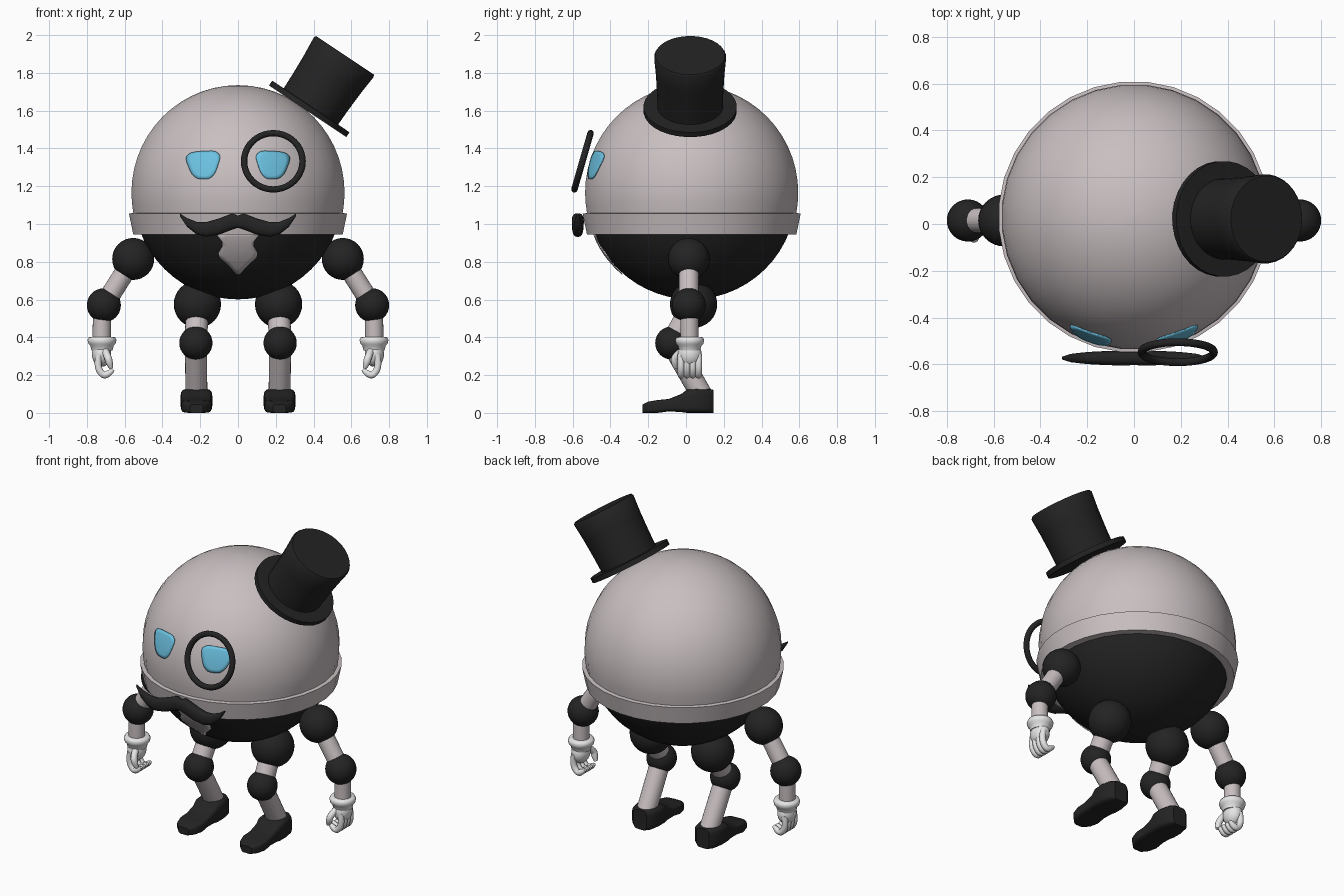
import bpy, bmesh, math
from mathutils import Vector

cube = bpy.data.objects.get("Cube")
if cube:
    bpy.data.objects.remove(cube)


def material(name, color):
    m = bpy.data.materials.new(name)
    m.use_nodes = True
    m.diffuse_color = (*color, 1)
    bsdf = m.node_tree.nodes["Principled BSDF"]
    bsdf.inputs["Base Color"].default_value = (*color, 1)
    bsdf.inputs["Roughness"].default_value = 0.7
    return m


GREY = material("warm grey", (0.58, 0.52, 0.53))
BLACK = material("soft black", (0.017, 0.017, 0.017))
WHITE = material("glove white", (0.78, 0.78, 0.78))
CYAN = material("eye cyan", (0.15, 0.54, 0.76))


def finish(obj, name, mat, angle=40):
    obj.name = name
    obj.data.materials.append(mat)
    bpy.ops.object.select_all(action="DESELECT")
    obj.select_set(True)
    bpy.context.view_layer.objects.active = obj
    bpy.ops.object.shade_smooth_by_angle(angle=math.radians(angle))
    return obj


def from_bmesh(bm, name, mat, angle=40):
    bmesh.ops.recalc_face_normals(bm, faces=bm.faces)
    mesh = bpy.data.meshes.new(name)
    bm.to_mesh(mesh)
    bm.free()
    obj = bpy.data.objects.new(name, mesh)
    bpy.context.collection.objects.link(obj)
    return finish(obj, name, mat, angle)


def loft(name, mat, axis, stations, power=1.0, segs=32, angle=40):
    """Closed skin over stations (position, centre a, centre b, half a, half b)."""
    bm = bmesh.new()
    rings = []
    for pos, ca, cb, ha, hb in stations:
        ring = []
        for i in range(segs):
            t = math.tau * (i + 0.5) / segs
            c, s = math.cos(t), math.sin(t)
            co = [ca + ha * math.copysign(abs(c) ** power, c),
                  cb + hb * math.copysign(abs(s) ** power, s)]
            co.insert("xyz".index(axis), pos)
            ring.append(bm.verts.new(co))
        rings.append(ring)
    for r0, r1 in zip(rings, rings[1:]):
        for i in range(segs):
            j = (i + 1) % segs
            bm.faces.new((r0[i], r0[j], r1[j], r1[i]))
    bm.faces.new(rings[0])
    bm.faces.new(rings[-1])
    return from_bmesh(bm, name, mat, angle)


def lathe(name, mat, profile, **kw):
    return loft(name, mat, "z", [(z, 0, 0, r, r) for r, z in profile], **kw)


def ball(name, mat, center, radius, scale=(1, 1, 1)):
    bpy.ops.mesh.primitive_uv_sphere_add(segments=32, ring_count=16, radius=radius, location=center)
    obj = bpy.context.object
    obj.scale = scale
    return finish(obj, name, mat)


def rod(name, mat, a, b, radius):
    a, b = Vector(a), Vector(b)
    bpy.ops.mesh.primitive_cylinder_add(vertices=24, radius=radius, depth=(b - a).length,
                                        location=(a + b) / 2)
    obj = bpy.context.object
    obj.rotation_euler = (b - a).to_track_quat("Z", "Y").to_euler()
    return finish(obj, name, mat)


def tube(name, mat, points, radius):
    curve = bpy.data.curves.new(name, "CURVE")
    curve.dimensions = "3D"
    curve.bevel_depth = radius
    curve.bevel_resolution = 3
    curve.use_fill_caps = True
    sp = curve.splines.new("NURBS")
    sp.points.add(len(points) - 1)
    for p, co in zip(sp.points, points):
        p.co = (*co, 1)
    sp.points[-1].radius = 0.5
    sp.use_endpoint_u = True
    sp.order_u = 3
    curve.materials.append(mat)
    obj = bpy.data.objects.new(name, curve)
    bpy.context.collection.objects.link(obj)


BODY_Y, BODY_Z = 0.03, 1.165


def decal(name, mat, outline, radius, smooth_steps):
    """Thin plate following the front of the round body."""
    for _ in range(smooth_steps):
        cut = []
        for p, q in zip(outline, outline[1:] + outline[:1]):
            p, q = Vector(p), Vector(q)
            cut += [p.lerp(q, 0.2), p.lerp(q, 0.8)]
        outline = cut
    pts = [Vector(p) for p in outline]
    mid = sum(pts, Vector((0, 0))) / len(pts)

    def place(p):
        return (p.x, BODY_Y - math.sqrt(radius ** 2 - p.x ** 2 - (p.y - BODY_Z) ** 2), p.y)

    bm = bmesh.new()
    hub = bm.verts.new(place(mid))
    rings = [[bm.verts.new(place(mid.lerp(p, k / 4))) for p in pts] for k in range(1, 5)]
    n = len(pts)
    for i in range(n):
        j = (i + 1) % n
        bm.faces.new((hub, rings[0][i], rings[0][j]))
        for r0, r1 in zip(rings, rings[1:]):
            bm.faces.new((r0[i], r1[i], r1[j], r0[j]))
    obj = from_bmesh(bm, name, mat)
    mod = obj.modifiers.new("thickness", "SOLIDIFY")
    mod.thickness = 0.006
    mod.offset = 0


# Round body: dome with a flared rim over a dark lower bowl
dome = [(0.557, 0.945), (0.58, 1.055), (0.557, 1.058), (0.564, 1.11)]
for k in range(15):
    a = k / 14 * math.radians(89.7)
    dome.append((0.567 * math.cos(a), BODY_Z + 0.57 * math.sin(a)))
lathe("upper_shell", GREY, dome, angle=35).location.y = BODY_Y
bowl = []
for k in range(12):
    a = math.radians(-89.7 + k * 6.3)
    bowl.append((0.557 * math.cos(a), 1.158 + 0.557 * math.sin(a)))
lathe("lower_bowl", BLACK, bowl).location.y = BODY_Y

# Face
for s, side in ((1, "left"), (-1, "right")):
    eye = [(0.29, 1.378), (0.08, 1.392), (0.13, 1.238), (0.237, 1.238)]
    decal(side + "_eye", CYAN, [(s * x, z) for x, z in eye], 0.571, 3)
half = [(0.125, 0.96), (0.075, 0.895), (0.112, 0.835), (0.05, 0.78)]
decal("chin_beard", GREY, half + [(0, 0.722)] + [(-x, z) for x, z in reversed(half)], 0.566, 1)

# Moustache: x, bottom, top, half depth
wing = [(0.0, 0.98, 1.045, 0.03), (0.03, 0.97, 1.057, 0.032), (0.1, 0.943, 1.03, 0.031),
        (0.17, 0.932, 1.01, 0.028), (0.22, 0.945, 1.012, 0.024),
        (0.27, 0.985, 1.032, 0.018), (0.308, 1.043, 1.056, 0.006)]
full = [(-x, lo, hi, d) for x, lo, hi, d in reversed(wing[1:])] + wing
loft("moustache", BLACK, "x",
     [(x, -0.573, (lo + hi) / 2, d, (hi - lo) / 2) for x, lo, hi, d in full],
     power=0.8, segs=20, angle=60)

# Monocle
bpy.ops.mesh.primitive_torus_add(major_radius=0.155, minor_radius=0.017, major_segments=40,
                                 minor_segments=12, location=(0.187, -0.548, 1.332),
                                 rotation=(math.radians(74), 0, 0))
finish(bpy.context.object, "monocle", BLACK)

# Tilted top hat
hat = lathe("top_hat", BLACK, [(0.247, 0), (0.247, 0.03), (0.174, 0.031), (0.176, 0.12),
                               (0.182, 0.24), (0.191, 0.345), (0.184, 0.356)])
hat.location = (0.369, 0.022, 1.597)
hat.rotation_euler.y = math.radians(33.7)

# Limbs, one set for each side
for s, side in ((1, "left"), (-1, "right")):
    # Arm
    shoulder, elbow = (s * 0.555, 0.015, 0.815), (s * 0.71, 0.015, 0.57)
    wrist = (s * 0.722, 0.018, 0.36)
    ball(side + "_shoulder", BLACK, shoulder, 0.111)
    rod(side + "_upper_arm", GREY, shoulder, elbow, 0.053)
    ball(side + "_elbow", BLACK, elbow, 0.09)
    rod(side + "_forearm", GREY, (s * 0.72, 0.018, 0.57), wrist, 0.048)
    # Glove
    cuff = lathe(side + "_cuff", WHITE, [(0.05, 0.402), (0.07, 0.4), (0.077, 0.385),
                                         (0.072, 0.365), (0.062, 0.355), (0.056, 0.33)],
                 angle=60)
    cuff.location = (s * 0.72, 0.02, 0)
    ball(side + "_palm", WHITE, (s * 0.722, 0.02, 0.31), 0.06, (0.85, 1.05, 1.1))
    for f in range(4):
        y = -0.026 + f * 0.031
        tube(f"{side}_finger_{f + 1}", WHITE,
             [(s * 0.735, y, 0.31), (s * 0.748, y, 0.25), (s * 0.715, y, 0.195),
              (s * 0.68, y, 0.21), (s * 0.66, y, 0.23)], 0.019)
    tube(side + "_thumb", WHITE,
         [(s * 0.705, -0.015, 0.33), (s * 0.69, -0.06, 0.3), (s * 0.68, -0.06, 0.26),
          (s * 0.67, -0.055, 0.235)], 0.02)
    # Leg
    hip, knee = (s * 0.215, 0.04, 0.575), (s * 0.223, -0.075, 0.37)
    ankle = (s * 0.22, 0.085, 0.09)
    ball(side + "_hip", BLACK, hip, 0.125)
    rod(side + "_thigh", GREY, hip, knee, 0.06)
    ball(side + "_knee", BLACK, knee, 0.088)
    rod(side + "_shin", GREY, knee, ankle, 0.058)
    # Shoe: y, half width, sole height, top height
    shoe = [(0.146, 0.045, 0, 0.122), (0.125, 0.07, 0, 0.126), (0.06, 0.084, 0, 0.128),
            (0.005, 0.083, 0, 0.124), (-0.025, 0.077, 0.004, 0.1), (-0.09, 0.077, 0.008, 0.074),
            (-0.15, 0.08, 0, 0.068), (-0.2, 0.066, 0, 0.06), (-0.23, 0.035, 0, 0.045)]
    loft(side + "_shoe", BLACK, "y",
         [(y, s * 0.22, (lo + hi) / 2, w, (hi - lo) / 2) for y, w, lo, hi in shoe],
         power=0.4, segs=24)
